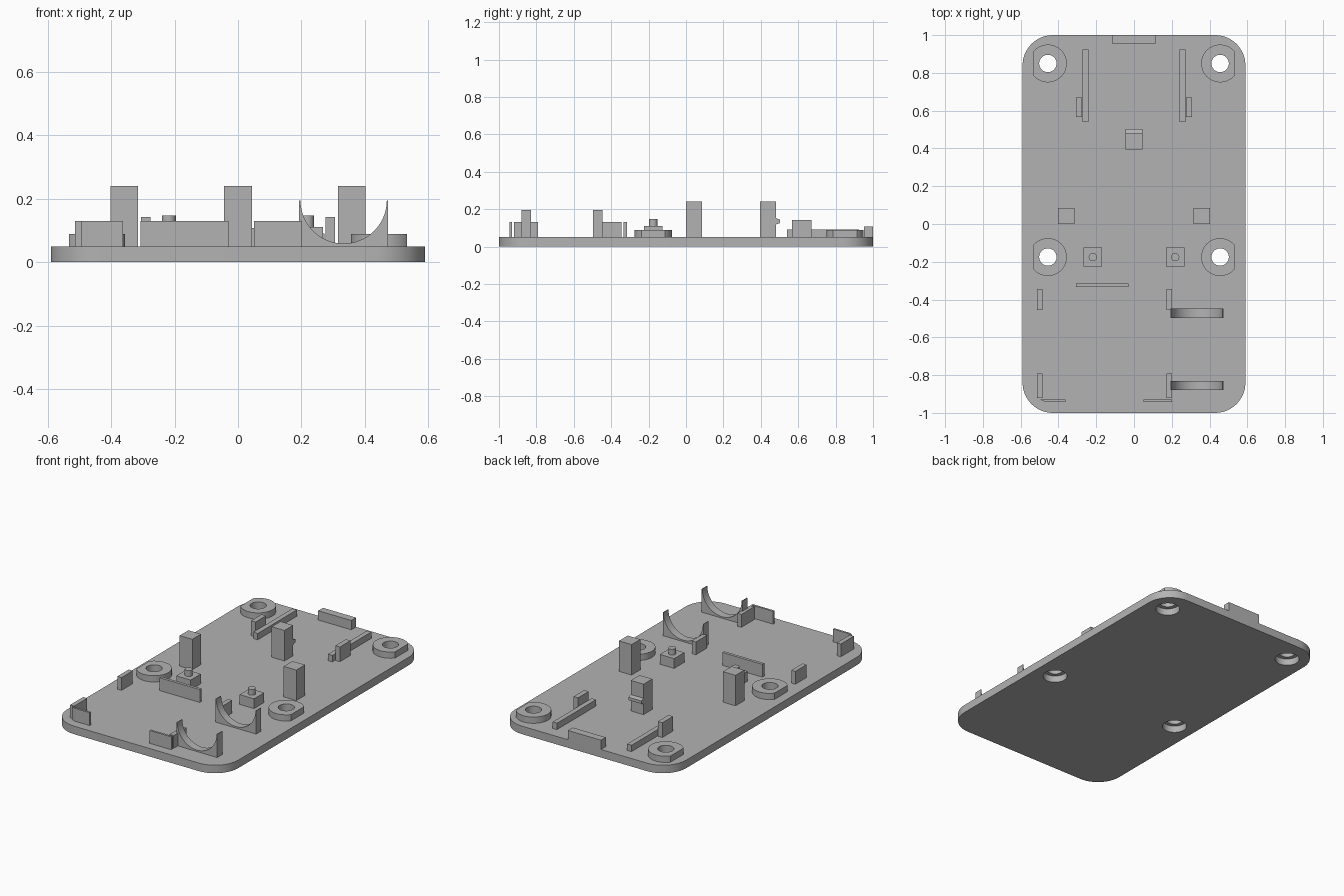
import bpy, bmesh
from math import cos, sin, pi, radians

cube = bpy.data.objects.get("Cube")
if cube:
    bpy.data.objects.remove(cube, do_unlink=True)

GREY = (0.45, 0.45, 0.45, 1)
grey = bpy.data.materials.new("grey_plastic")
grey.use_nodes = True
grey.diffuse_color = GREY
grey.node_tree.nodes["Principled BSDF"].inputs["Base Color"].default_value = GREY

TOP = 0.05      # upper surface of the base plate


def prism(name, points, depth, smooth=False):
    """Extrude a closed polygon of 3D points along the vector depth."""
    bm = bmesh.new()
    face = bm.faces.new([bm.verts.new(p) for p in points])
    ext = bmesh.ops.extrude_face_region(bm, geom=[face])
    verts = [v for v in ext["geom"] if isinstance(v, bmesh.types.BMVert)]
    bmesh.ops.translate(bm, verts=verts, vec=depth)
    bmesh.ops.recalc_face_normals(bm, faces=bm.faces)
    mesh = bpy.data.meshes.new(name)
    bm.to_mesh(mesh)
    bm.free()
    mesh.materials.append(grey)
    obj = bpy.data.objects.new(name, mesh)
    bpy.context.collection.objects.link(obj)
    if smooth:
        smooth_shade(obj)
    return obj


def smooth_shade(obj):
    bpy.ops.object.select_all(action="DESELECT")
    obj.select_set(True)
    bpy.context.view_layer.objects.active = obj
    bpy.ops.object.shade_smooth_by_angle(angle=radians(30))


def box(name, x0, x1, y0, y1, z1, z0=TOP):
    return prism(name, [(x0, y0, z0), (x1, y0, z0), (x1, y1, z0), (x0, y1, z0)],
                 (0, 0, z1 - z0))


def cylinder(name, x, y, r, z0, z1, n=48, smooth=False):
    ring = [(x + r * cos(2 * pi * i / n), y + r * sin(2 * pi * i / n), z0)
            for i in range(n)]
    return prism(name, ring, (0, 0, z1 - z0), smooth)


def cut(obj, cutter):
    """Subtract the cutter from the object and discard it."""
    cutter.hide_render = True
    mod = obj.modifiers.new("cut", "BOOLEAN")
    mod.operation, mod.solver, mod.object = "DIFFERENCE", "EXACT", cutter
    bpy.context.view_layer.objects.active = obj
    bpy.ops.object.modifier_apply(modifier=mod.name)
    bpy.data.objects.remove(cutter, do_unlink=True)


# Base plate with rounded corners
W, L, R, STEPS = 0.59, 1.0, 0.16, 12
outline = []
for k, (sx, sy) in enumerate([(1, 1), (-1, 1), (-1, -1), (1, -1)]):
    for i in range(STEPS + 1):
        a = pi / 2 * (k + i / STEPS)
        outline.append((sx * (W - R) + R * cos(a), sy * (L - R) + R * sin(a), 0))
plate = prism("base_plate", outline, (0, 0, TOP))

# Screw bosses, flattened on the outer side, with countersunk holes below
for side, s in (("left", 1), ("right", -1)):
    for end, y in (("back", 0.85), ("front", -0.175)):
        x = s * 0.456
        ring = [(x + s * min(0.1 * cos(2 * pi * i / 64), 0.077),
                 y + 0.1 * sin(2 * pi * i / 64), TOP) for i in range(64)]
        boss = prism(f"{side}_{end}_screw_boss", ring, (0, 0, 0.039))
        cut(boss, cylinder("drill", x, y, 0.046, -0.1, 0.2))
        cut(plate, cylinder("drill", x, y, 0.046, -0.1, 0.2))
        cut(plate, cylinder("counterbore", x, y, 0.07, -0.1, 0.042))
        smooth_shade(boss)
smooth_shade(plate)

# Paired parts on both sides
for side, s in (("left", 1), ("right", -1)):
    box(f"{side}_post", s * 0.315, s * 0.402, 0, 0.086, 0.24)
    box(f"{side}_rail", s * 0.242, s * 0.272, 0.54, 0.925, 0.09)
    box(f"{side}_rail_stop", s * 0.275, s * 0.306, 0.566, 0.67, 0.142)
    box(f"{side}_peg_base", s * 0.169, s * 0.268, -0.225, -0.125, 0.111)
    cylinder(f"{side}_peg", s * 0.218, -0.175, 0.022, 0.111, 0.147, 24, True)

# Centre post with a small latch ridge on its back
box("centre_post", -0.044, 0.044, 0.395, 0.481, 0.24)
prism("latch_ridge", [(-0.044, 0.481, 0.118), (-0.044, 0.503, 0.126),
                      (-0.044, 0.503, 0.144), (-0.044, 0.481, 0.152)], (0.088, 0, 0))

# Back tab and middle wall
box("back_tab", -0.114, 0.114, 0.953, 1.0, 0.108)
box("middle_wall", -0.307, -0.03, -0.333, -0.315, 0.13)

# Walls of the front tray
for side, x in (("right", -0.513), ("left", 0.173)):
    box(f"{side}_tray_wall_back", x, x + 0.028, -0.455, -0.344, 0.13)
    box(f"{side}_tray_wall_front", x, x + 0.028, -0.92, -0.792, 0.13)
prism("right_front_wall", [(-0.495, -0.93, TOP), (-0.468, -0.943, TOP),
                           (-0.362, -0.943, TOP), (-0.362, -0.93, TOP)], (0, 0, 0.08))
box("left_front_wall", 0.05, 0.201, -0.943, -0.93, 0.13)

# Two half-round cradles
CX, CZ, CR, HALF = 0.333, 0.195, 0.136, 0.14
for end, y in (("back", -0.497), ("front", -0.88)):
    arc = [(CX + CR * cos(pi + pi * i / 32), y, CZ + CR * sin(pi + pi * i / 32))
           for i in range(33)]
    profile = arc + [(CX + HALF, y, CZ), (CX + HALF, y, TOP),
                     (CX - HALF, y, TOP), (CX - HALF, y, CZ)]
    prism(f"{end}_cradle", profile, (0, 0.05, 0), True)
